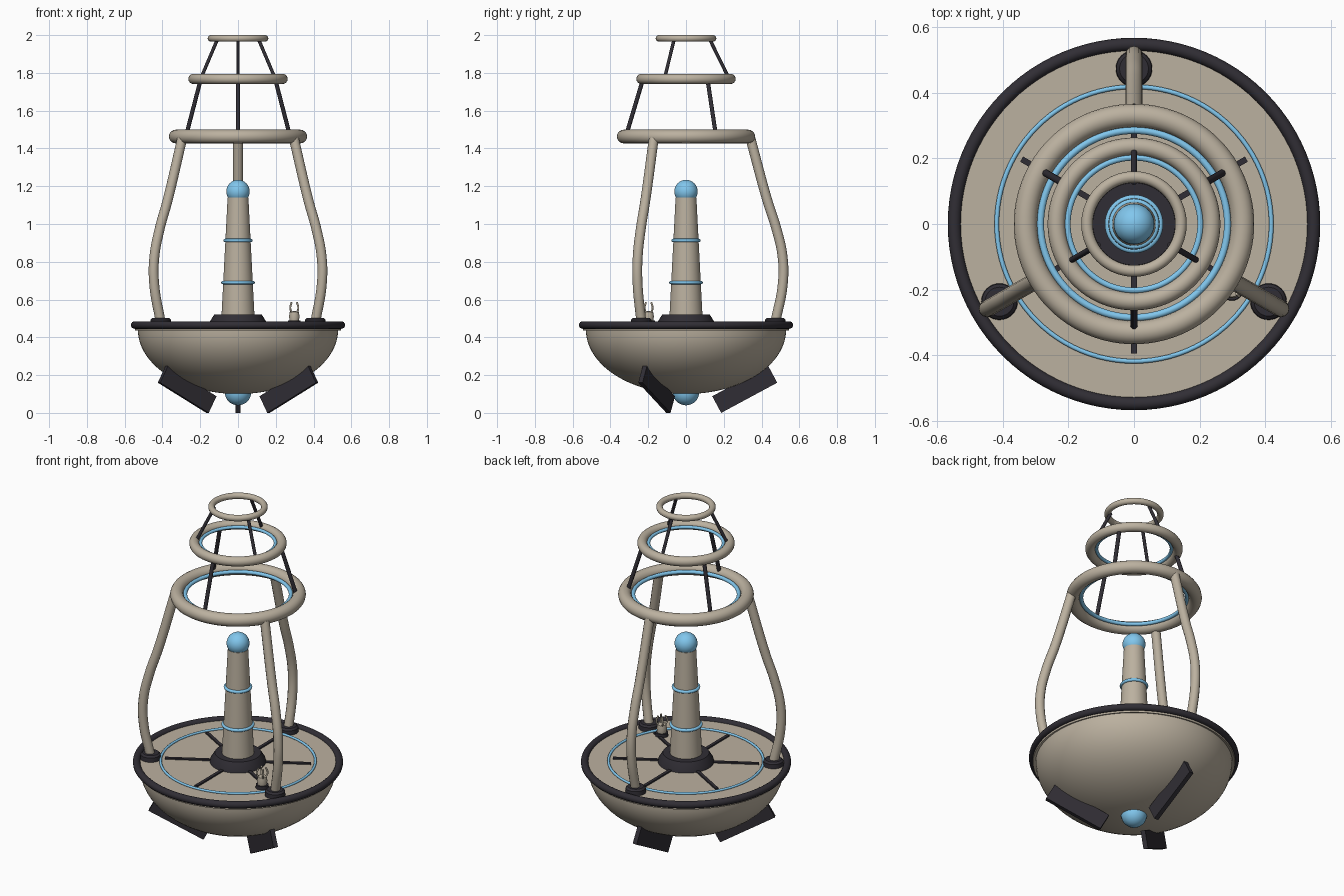
import bpy, bmesh, math
from math import cos, sin, radians, pi
from mathutils import Vector

if "Cube" in bpy.data.objects:
    bpy.data.objects.remove(bpy.data.objects["Cube"])


def material(name, rgb):
    m = bpy.data.materials.new(name)
    m.diffuse_color = (*rgb, 1)
    m.use_nodes = True
    m.node_tree.nodes["Principled BSDF"].inputs["Base Color"].default_value = m.diffuse_color
    return m


BEIGE = material("beige", (0.50, 0.44, 0.35))
DARK = material("dark", (0.03, 0.027, 0.035))
BLUE = material("blue", (0.22, 0.57, 0.85))
LEG_ANGLES = (90, 210, 330)
GAP_ANGLES = (30, 150, 270)


def polar(r, deg, z):
    return Vector((r * cos(radians(deg)), r * sin(radians(deg)), z))


def finish(name, mat, angle=35):
    o = bpy.context.object
    o.name = name
    o.data.materials.clear()
    o.data.materials.append(mat)
    if angle:
        bpy.ops.object.shade_smooth_by_angle(angle=radians(angle))
    return o


def ring(name, r, minor, z, mat):
    bpy.ops.mesh.primitive_torus_add(major_radius=r, minor_radius=minor, location=(0, 0, z),
                                     major_segments=96, minor_segments=16)
    return finish(name, mat, 60)


def ball(name, r, loc, mat):
    bpy.ops.mesh.primitive_uv_sphere_add(radius=r, location=loc, segments=32, ring_count=16)
    return finish(name, mat)


def lathe(name, profile, mat, loc=(0, 0, 0), steps=64):
    me = bpy.data.meshes.new(name)
    bm = bmesh.new()
    vs = [bm.verts.new((r, 0, z)) for r, z in profile]
    es = [bm.edges.new(p) for p in zip(vs, vs[1:])]
    bmesh.ops.spin(bm, geom=vs + es, cent=(0, 0, 0), axis=(0, 0, 1), angle=2 * pi,
                   steps=steps, use_merge=True)
    bmesh.ops.remove_doubles(bm, verts=bm.verts, dist=1e-5)
    bmesh.ops.recalc_face_normals(bm, faces=bm.faces)
    bm.to_mesh(me)
    bm.free()
    o = bpy.data.objects.new(name, me)
    bpy.context.collection.objects.link(o)
    o.location = loc
    bpy.context.view_layer.objects.active = o
    bpy.ops.object.select_all(action='DESELECT')
    o.select_set(True)
    return finish(name, mat)


def rod(name, a, b, r, mat):
    d = b - a
    bpy.ops.mesh.primitive_cylinder_add(radius=r, depth=d.length, location=(a + b) / 2, vertices=16,
                                        rotation=d.to_track_quat('Z', 'Y').to_euler())
    return finish(name, mat)


def tube(name, points, r, mat):
    cu = bpy.data.curves.new(name, 'CURVE')
    cu.dimensions = '3D'
    cu.bevel_depth = r
    cu.bevel_resolution = 4
    cu.use_fill_caps = True
    sp = cu.splines.new('BEZIER')
    sp.resolution_u = 10
    sp.bezier_points.add(len(points) - 1)
    for bp, p in zip(sp.bezier_points, points):
        bp.co = p
        bp.handle_left_type = bp.handle_right_type = 'AUTO'
    o = bpy.data.objects.new(name, cu)
    bpy.context.collection.objects.link(o)
    bpy.ops.object.select_all(action='DESELECT')
    o.select_set(True)
    bpy.context.view_layer.objects.active = o
    bpy.ops.object.convert(target='MESH')
    return finish(name, mat, 50)


def box(name, size, loc, rot, mat):
    bpy.ops.mesh.primitive_cube_add(size=1, location=loc, rotation=rot)
    bpy.context.object.scale = size
    return finish(name, mat, 0)


# Bowl with flat deck and rim
bowl = [(0.53 * sin(t), 0.44 - 0.34 * cos(t)) for t in (i * pi / 40 for i in range(21))]
bowl[0] = (0, 0.10)
lathe("bowl", bowl + [(0.545, 0.435), (0.548, 0.468), (0, 0.468)], BEIGE, steps=96)
ring("bowl_rim", 0.547, 0.02, 0.465, DARK)
ball("bottom_light", 0.07, (0, 0, 0.11), BLUE)
ring("deck_light_ring", 0.418, 0.007, 0.472, BLUE)
for a in range(30, 390, 60):
    box("deck_spoke", (0.27, 0.018, 0.012), polar(0.26, a, 0.47), (0, 0, radians(a)), DARK)

# Central tower
lathe("tower_base", [(0, 0.46), (0.153, 0.46), (0.148, 0.485), (0.125, 0.522), (0, 0.522)], DARK)
lathe("tower", [(0, 0.5), (0.088, 0.5), (0.055, 1.14), (0, 1.14)], BEIGE)
ring("tower_light_low", 0.08, 0.009, 0.69, BLUE)
ring("tower_light_high", 0.068, 0.009, 0.913, BLUE)
ball("tower_light", 0.062, (0, 0, 1.172), BLUE)

# Curved legs, pads and fins beneath the bowl
leg_path = [(0.473, 0.48), (0.512, 0.68), (0.512, 0.82), (0.48, 0.97), (0.432, 1.12), (0.342, 1.45)]
for a in LEG_ANGLES:
    tube("leg", [polar(r, a, z) for r, z in leg_path], 0.026, BEIGE)
    lathe("leg_pad", [(0, -0.02), (0.056, -0.02), (0.054, 0.012), (0.044, 0.022), (0, 0.022)],
          DARK, polar(0.473, a, 0.481), 32)
    box("fin", (0.337, 0.026, 0.10), polar(0.311, a, 0.124), (0, radians(-28.3), radians(a)), DARK)

# Upper rings with inner lights
ring("lower_ring", 0.33, 0.036, 1.463, BEIGE)
ring("lower_ring_light", 0.285, 0.011, 1.463, BLUE)
ring("middle_ring", 0.236, 0.027, 1.768, BEIGE)
ring("middle_ring_light", 0.202, 0.009, 1.768, BLUE)
ring("top_ring", 0.143, 0.0175, 1.9825, BEIGE)

# Struts between the rings
for a in GAP_ANGLES:
    rod("lower_strut", polar(0.315, a, 1.475), polar(0.228, a, 1.765), 0.011, DARK)
for a in LEG_ANGLES:
    rod("upper_strut", polar(0.225, a, 1.775), polar(0.127, a, 1.975), 0.009, DARK)

# Small clawed fitting on the deck
spot = Vector((0.298, -0.198, 0.47))
lathe("claw_base", [(0, -0.01), (0.036, -0.01), (0.034, 0.018), (0, 0.018)], DARK, spot, 24)
lathe("claw_body", [(0, 0.015), (0.024, 0.015), (0.028, 0.04), (0.024, 0.065), (0, 0.07)], BEIGE, spot, 24)
for a in (45, 135, 225, 315):
    tube("claw", [spot + polar(r, a, z) for r, z in ((0.016, 0.055), (0.03, 0.085), (0.02, 0.115))],
         0.005, BEIGE)
